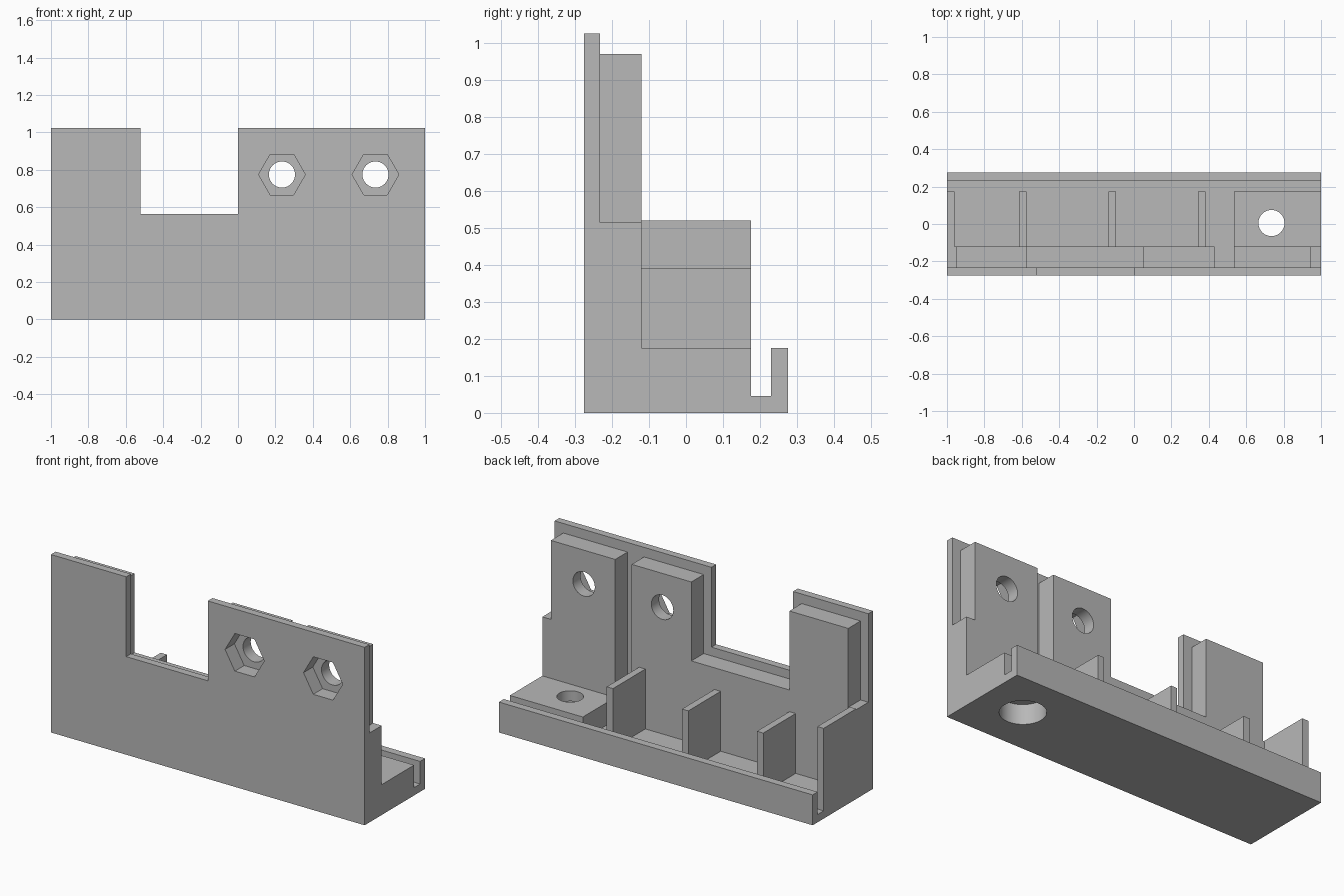
import bpy, bmesh, math
from mathutils import Matrix, Vector

cube = bpy.data.objects.get("Cube")
if cube:
    bpy.data.objects.remove(cube, do_unlink=True)

grey = bpy.data.materials.new("plain_grey")
grey.use_nodes = True
grey.diffuse_color = (0.48, 0.48, 0.48, 1)
grey.node_tree.nodes["Principled BSDF"].inputs["Base Color"].default_value = (0.48, 0.48, 0.48, 1)


def finish(name, bm):
    bmesh.ops.recalc_face_normals(bm, faces=bm.faces)
    mesh = bpy.data.meshes.new(name)
    bm.to_mesh(mesh)
    bm.free()
    mesh.materials.append(grey)
    obj = bpy.data.objects.new(name, mesh)
    bpy.context.collection.objects.link(obj)
    return obj


def extrude(name, points, axis, start, end):
    """Extrude a flat outline along x (outline in y, z) or y (outline in x, z)."""
    bm = bmesh.new()
    if axis == "x":
        verts = [bm.verts.new((start, a, b)) for a, b in points]
        step = Vector((end - start, 0, 0))
    else:
        verts = [bm.verts.new((a, start, b)) for a, b in points]
        step = Vector((0, end - start, 0))
    face = bm.faces.new(verts)
    result = bmesh.ops.extrude_face_region(bm, geom=[face])
    moved = [g for g in result["geom"] if isinstance(g, bmesh.types.BMVert)]
    bmesh.ops.translate(bm, verts=moved, vec=step)
    return finish(name, bm)


def box(name, x0, x1, y0, y1, z0, z1):
    return extrude(name, [(x0, z0), (x1, z0), (x1, z1), (x0, z1)], "y", y0, y1)


def drill(targets, centre, radius, depth, sides, axis):
    """Cut a round or hexagonal hole through each target."""
    bm = bmesh.new()
    turn = Matrix.Rotation(math.pi / 2, 4, "X") if axis == "y" else Matrix()
    bmesh.ops.create_cone(bm, cap_ends=True, segments=sides, radius1=radius,
                          radius2=radius, depth=depth,
                          matrix=Matrix.Translation(centre) @ turn)
    # put hexagon corners on the x axis
    if sides == 6:
        first = min((v.co - Vector(centre)).x for v in bm.verts)
        if abs(first + radius) > radius * 0.05:
            bmesh.ops.rotate(bm, verts=bm.verts, cent=centre,
                             matrix=Matrix.Rotation(math.pi / 6, 3, axis.upper()))
    cutter = finish("hole_cutter", bm)
    cutter.hide_render = True
    for target in targets:
        mod = target.modifiers.new("hole", "BOOLEAN")
        mod.operation = "DIFFERENCE"
        mod.solver = "EXACT"
        mod.object = cutter
        bpy.context.view_layer.objects.active = target
        bpy.ops.object.modifier_apply(modifier=mod.name)
    bpy.data.objects.remove(cutter, do_unlink=True)


# Main levels
FRONT, PLATE, WALL, RIB, LIP, BACK = -0.275, -0.232, -0.12, 0.175, 0.23, 0.275
FLOOR, LEDGE, TALL, TOP = 0.045, 0.515, 0.97, 1.025

# Front plate with its notch
front_plate = extrude("front_plate", [
    (-1, 0), (1, 0), (1, TOP), (0, TOP), (0, 0.565),
    (-0.52, 0.565), (-0.52, TOP), (-1, TOP)], "y", FRONT, PLATE)

# Floor with raised back lip
floor = extrude("floor_and_lip", [
    (PLATE, 0), (BACK, 0), (BACK, RIB), (LIP, RIB), (LIP, FLOOR), (PLATE, FLOOR)],
    "x", -1, 1)

# Thick inner walls with uprights, split by a slot
wide_wall = extrude("wide_inner_wall", [
    (-1, FLOOR), (0.43, FLOOR), (0.43, TALL), (0.05, TALL), (0.05, LEDGE),
    (-0.575, LEDGE), (-0.575, TALL), (-0.95, TALL), (-0.95, LEDGE), (-1, LEDGE)],
    "y", PLATE, WALL)
narrow_wall = extrude("narrow_inner_wall", [
    (0.535, FLOOR), (1, FLOOR), (1, LEDGE), (0.945, LEDGE),
    (0.945, TALL), (0.535, TALL)], "y", PLATE, WALL)

# Mounting block, end wall and dividers
block = box("mounting_block", 0.535, 1, WALL, RIB, FLOOR, 0.175)
box("end_wall", -1, -0.96, WALL, RIB, FLOOR, 0.52)
for i, x in enumerate((-0.615, -0.137, 0.343)):
    box(f"divider_{i + 1}", x, x + 0.04, WALL, RIB, FLOOR, 0.39)

# Bolt holes with hexagonal nut pockets
for x, wall in ((0.235, wide_wall), (0.735, narrow_wall)):
    drill([front_plate, wall], (x, -0.24, 0.775), 0.125, 0.1, 6, "y")
    drill([wall], (x, -0.15, 0.775), 0.07, 0.3, 40, "y")

# Vertical screw hole with counterbore underneath
drill([floor, block], (0.735, 0.005, 0.0), 0.12, 0.23, 48, "z")
drill([block], (0.735, 0.005, 0.15), 0.07, 0.3, 40, "z")

# Smooth the round holes, keep edges sharp
bpy.ops.object.select_all(action="DESELECT")
for obj in (floor, block, wide_wall, narrow_wall):
    obj.select_set(True)
bpy.context.view_layer.objects.active = block
bpy.ops.object.shade_smooth_by_angle(angle=math.radians(30))
